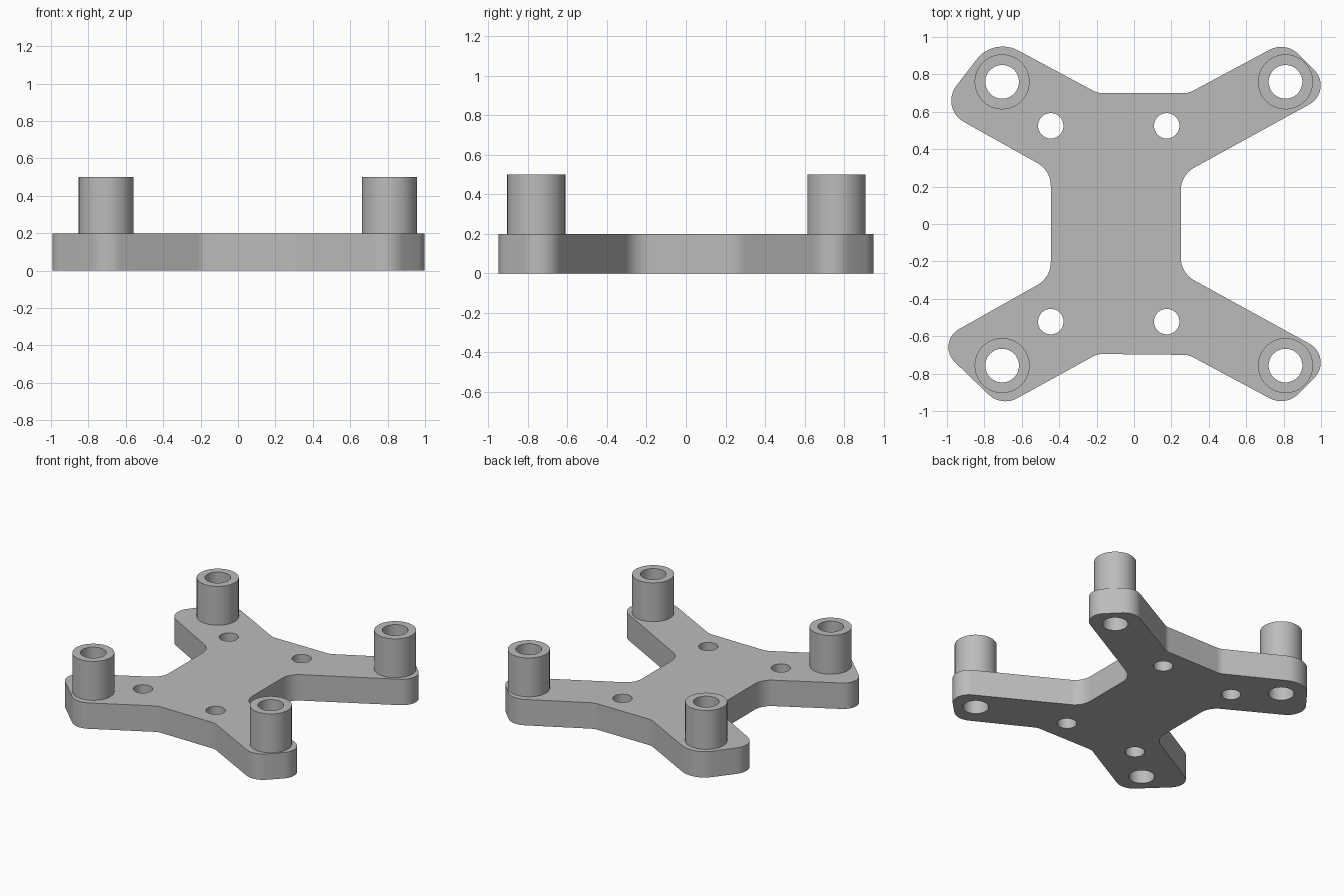
import bpy, bmesh, math
from mathutils import Vector

cube = bpy.data.objects.get("Cube")
if cube:
    bpy.data.objects.remove(cube, do_unlink=True)

PLATE_TOP, POST_TOP = 0.2, 0.5
POST_R, BORE_R, HOLE_R = 0.147, 0.09, 0.068
POSTS = [(x, y) for x in (-0.705, 0.81) for y in (-0.757, 0.76)]
HOLES = [(x, y) for x in (-0.445, 0.175) for y in (-0.522, 0.525)]

grey = bpy.data.materials.new("grey_plastic")
grey.use_nodes = True
colour = (0.5, 0.5, 0.5, 1)
grey.diffuse_color = colour
grey.node_tree.nodes["Principled BSDF"].inputs["Base Color"].default_value = colour


def make_object(name, bm):
    bmesh.ops.recalc_face_normals(bm, faces=bm.faces)
    mesh = bpy.data.meshes.new(name)
    bm.to_mesh(mesh)
    bm.free()
    mesh.materials.append(grey)
    obj = bpy.data.objects.new(name, mesh)
    bpy.context.collection.objects.link(obj)
    return obj


def activate(obj):
    bpy.ops.object.select_all(action='DESELECT')
    obj.select_set(True)
    bpy.context.view_layer.objects.active = obj


def smooth(obj):
    activate(obj)
    bpy.ops.object.shade_smooth_by_angle(angle=math.radians(30))


def circle(x, y, r, n=64):
    return [(x + r * math.cos(math.tau * i / n), y + r * math.sin(math.tau * i / n))
            for i in range(n)]


def prism(bm, points, z0, z1):
    face = bm.faces.new([bm.verts.new((x, y, z0)) for x, y in points])
    out = bmesh.ops.extrude_face_region(bm, geom=[face])["geom"]
    for v in out:
        if isinstance(v, bmesh.types.BMVert):
            v.co.z = z1


def rounded(corners, steps=12):
    """Replace each (x, y, radius) corner with a tangent arc."""
    points = []
    for i, (x, y, r) in enumerate(corners):
        p = Vector((x, y))
        a = (Vector(corners[i - 1][:2]) - p).normalized()
        b = (Vector(corners[(i + 1) % len(corners)][:2]) - p).normalized()
        half = a.angle(b) / 2
        centre = p + (a + b).normalized() * (r / math.sin(half))
        start = p + a * (r / math.tan(half)) - centre
        end = p + b * (r / math.tan(half)) - centre
        sweep = start.angle_signed(end)
        a0 = math.atan2(start.y, start.x)
        for k in range(steps + 1):
            t = a0 - sweep * k / steps
            points.append((centre.x + r * math.cos(t), centre.y + r * math.sin(t)))
    return points


# Base plate: four arms around a narrow waist, counter-clockwise from front right
right_back = [(0.25, 0.262, 0.14), (1.073, 0.714, 0.115),
              (0.81, 0.977, 0.13), (0.293, 0.70, 0.1)]
right_front = [(x, -y, r) for x, y, r in reversed(right_back)]
left_back = [(-0.195, 0.70, 0.1), (-0.75, 0.998, 0.175),
             (-1.042, 0.62, 0.13), (-0.445, 0.286, 0.14)]
left_front = [(-0.445, -0.286, 0.14), (-1.065, -0.635, 0.11),
              (-0.709, -0.978, 0.13), (-0.195, -0.695, 0.1)]
bm = bmesh.new()
prism(bm, rounded(right_front + right_back + left_back + left_front), 0, PLATE_TOP)
plate = make_object("base_plate", bm)

# Holes through the plate
bm = bmesh.new()
for centres, radius in ((POSTS, BORE_R), (HOLES, HOLE_R)):
    for x, y in centres:
        prism(bm, circle(x, y, radius), -0.1, PLATE_TOP + 0.1)
cutter = make_object("hole_cutter", bm)
cutter.hide_render = True
mod = plate.modifiers.new("holes", 'BOOLEAN')
mod.operation = 'DIFFERENCE'
mod.solver = 'EXACT'
mod.object = cutter
activate(plate)
bpy.ops.object.modifier_apply(modifier=mod.name)
bpy.data.objects.remove(cutter, do_unlink=True)
smooth(plate)

# Hollow standoff posts
names = ["front_right_post", "back_right_post", "front_left_post", "back_left_post"]
for name, (x, y) in zip(names, POSTS):
    bm = bmesh.new()
    loops = [[bm.verts.new((px, py, z)) for px, py in circle(x, y, r)]
             for r, z in ((POST_R, PLATE_TOP), (POST_R, POST_TOP),
                          (BORE_R, POST_TOP), (BORE_R, PLATE_TOP))]
    for i, lower in enumerate(loops):
        upper = loops[(i + 1) % 4]
        for j in range(len(lower)):
            bm.faces.new((lower[j - 1], lower[j], upper[j], upper[j - 1]))
    smooth(make_object(name, bm))
